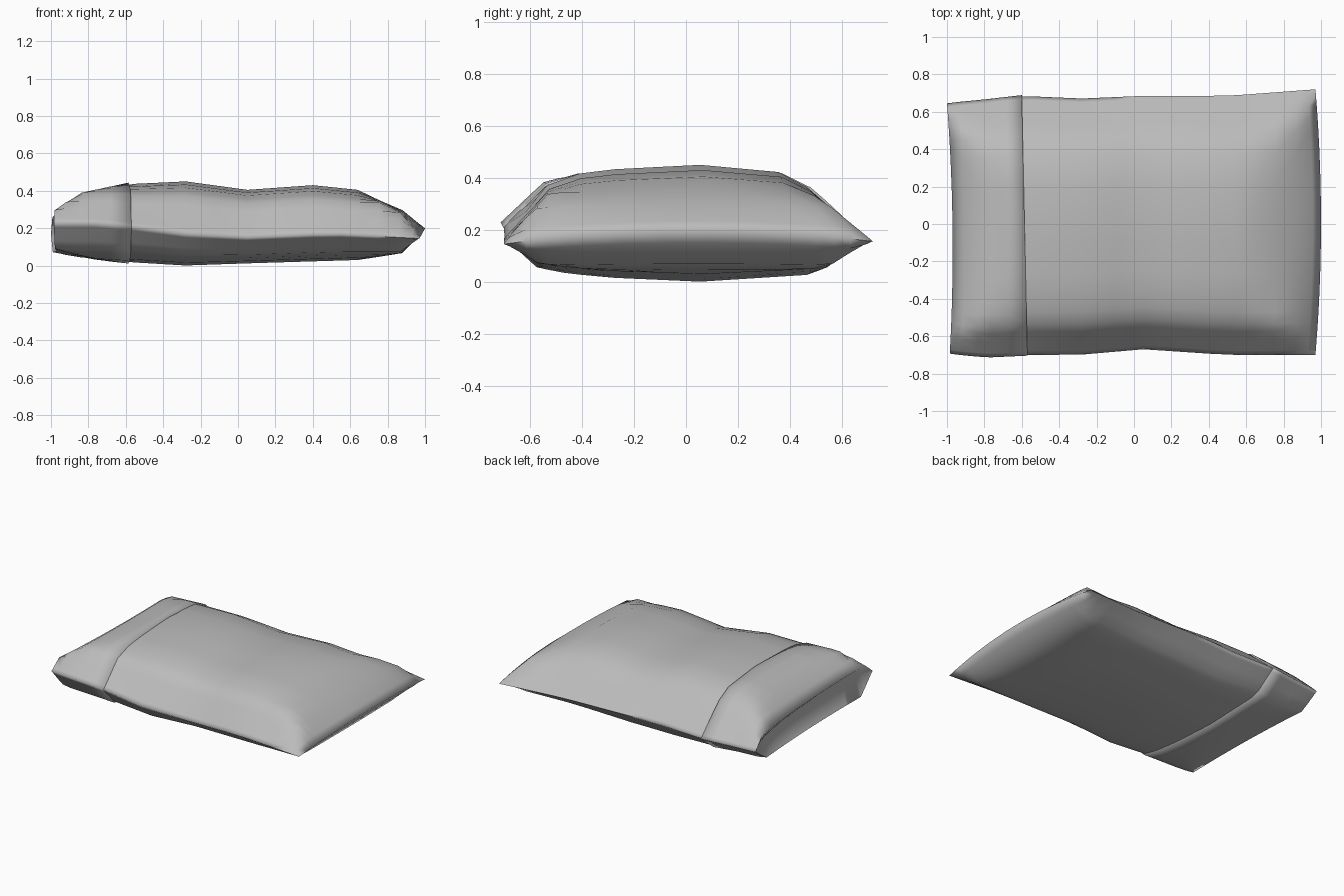
import bpy
import bmesh
import math

cube = bpy.data.objects.get("Cube")
if cube:
    bpy.data.objects.remove(cube, do_unlink=True)

cloth = bpy.data.materials.new("grey cloth")
cloth.use_nodes = True
cloth.diffuse_color = (0.5, 0.5, 0.5, 1)
cloth.node_tree.nodes["Principled BSDF"].inputs["Base Color"].default_value = (0.5, 0.5, 0.5, 1)


def curve(*pts):
    """Piecewise linear function through the given points."""
    def f(t):
        if t <= pts[0][0]:
            return pts[0][1]
        for (a, p), (b, q) in zip(pts, pts[1:]):
            if t <= b:
                return p + (q - p) * (t - a) / (b - a)
        return pts[-1][1]
    return f


# Outline of the side seams
front_y = curve((-.98, -.69), (-.78, -.71), (-.57, -.7), (-.3, -.7), (.05, -.67), (.5, -.7))
back_y = curve((-1, .64), (-.8, .66), (-.6, .685), (-.3, .67), (.05, .685), (.5, .685), (.97, .72))
front_z = curve((-.77, .23), (-.6, .215), (-.3, .17), (.05, .15), (.5, .17), (.97, .145))
back_z = curve((-1, .165), (-.6, .17), (0, .18), (.97, .155))

# Crown heights along the length, and fullness towards each edge
top_core = curve((-.6, .435), (-.28, .45), (.05, .405), (.4, .43), (.64, .405))
low_core = curve((-.75, .03), (-.3, 0), (.05, .012), (.64, .03))
top_len = curve((-.97, .33), (-.83, .76), (-.6, 1), (.64, 1), (.86, .5), (.97, 0))
low_len = curve((-.97, .68), (-.75, .95), (-.6, 1), (.64, 1), (.86, .75), (.97, 0))
top_wide = curve((-1, 0), (-.76, .72), (-.58, .88), (-.38, .94), (.1, 1), (.54, .9), (.7, .69), (1, 0))
low_wide = curve((-1, 0), (-.82, .67), (-.7, .78), (-.46, .9), (.1, 1), (.7, .85), (.79, .72), (1, 0))
right_ramp = curve((.64, 0), (.97, 1))
left_ramp = curve((-.97, 1), (-.6, 0))

STEPS = [-1, -.97, -.88, -.82, -.76, -.67, -.58, -.38, -.14, .1, .32, .54, .7, .79, .88, .97, 1]


def point(x, v, top, out=0.0, flat=False):
    """A point of the cloth at length x and width v (-1 front, 1 back)."""
    t = (v + 1) / 2
    y = front_y(x) * (1 - t) + back_y(x) * t
    bow = 1 - v * v
    seam = front_z(x) * (1 - t) + back_z(x) * t + .05 * bow * right_ramp(x)
    core, length, wide = (top_core, top_len, top_wide) if top else (low_core, low_len, low_wide)
    fill = 0 if flat else min(length(x), wide(v))
    z = seam + (core(x) - seam) * fill
    z += out * (1 if top else -1) * min(1, fill * 2)
    px = x + .03 * bow * right_ramp(x) - (.0075 * v + .0225 * v * v) * left_ramp(x)
    return [px, y + out * v * .5, z]


def ring(x, out=0.0, skew=0.0, flat=False, inset=0.0):
    """Closed loop over the top and back along the underside."""
    loop = [(v, True) for v in STEPS] + [(v, False) for v in STEPS[-2:0:-1]]
    pts = []
    for v, top in loop:
        p = point(x + skew * v, v, top, out, flat)
        p[0] += inset * (1 - v ** 4)
        pts.append(p)
    return pts


def skin(name, rings):
    """Join successive loops into one smooth cloth surface."""
    bm = bmesh.new()
    rows = [[bm.verts.new(p) for p in r] for r in rings]
    for a, b in zip(rows, rows[1:]):
        for i in range(len(a)):
            j = (i + 1) % len(a)
            bm.faces.new((a[i], a[j], b[j], b[i]))
    bmesh.ops.remove_doubles(bm, verts=bm.verts, dist=.0004)
    bmesh.ops.recalc_face_normals(bm, faces=bm.faces)
    mesh = bpy.data.meshes.new(name)
    bm.to_mesh(mesh)
    bm.free()
    mesh.materials.append(cloth)
    obj = bpy.data.objects.new(name, mesh)
    bpy.context.collection.objects.link(obj)
    bpy.ops.object.select_all(action='DESELECT')
    obj.select_set(True)
    bpy.context.view_layer.objects.active = obj
    bpy.ops.object.shade_smooth_by_angle(angle=math.radians(100))
    return obj


# Main pillow body, closed along the right end
skin("pillow_body", [ring(x) for x in (-.64, -.55, -.28, -.1, .05, .22, .4, .55, .64, .75, .86, .93, .97)])

# Cuff of the pillowcase: raised hem, open lip and the fold tucked inside it
HEM = -.585
skin("pillowcase_cuff",
     [ring(HEM, -.01, -.015), ring(HEM, .008, -.015)]
     + [ring(x, .008) for x in (-.68, -.76, -.83, -.91)]
     + [ring(-.97, .004), ring(-.97, flat=True, inset=.08)])
